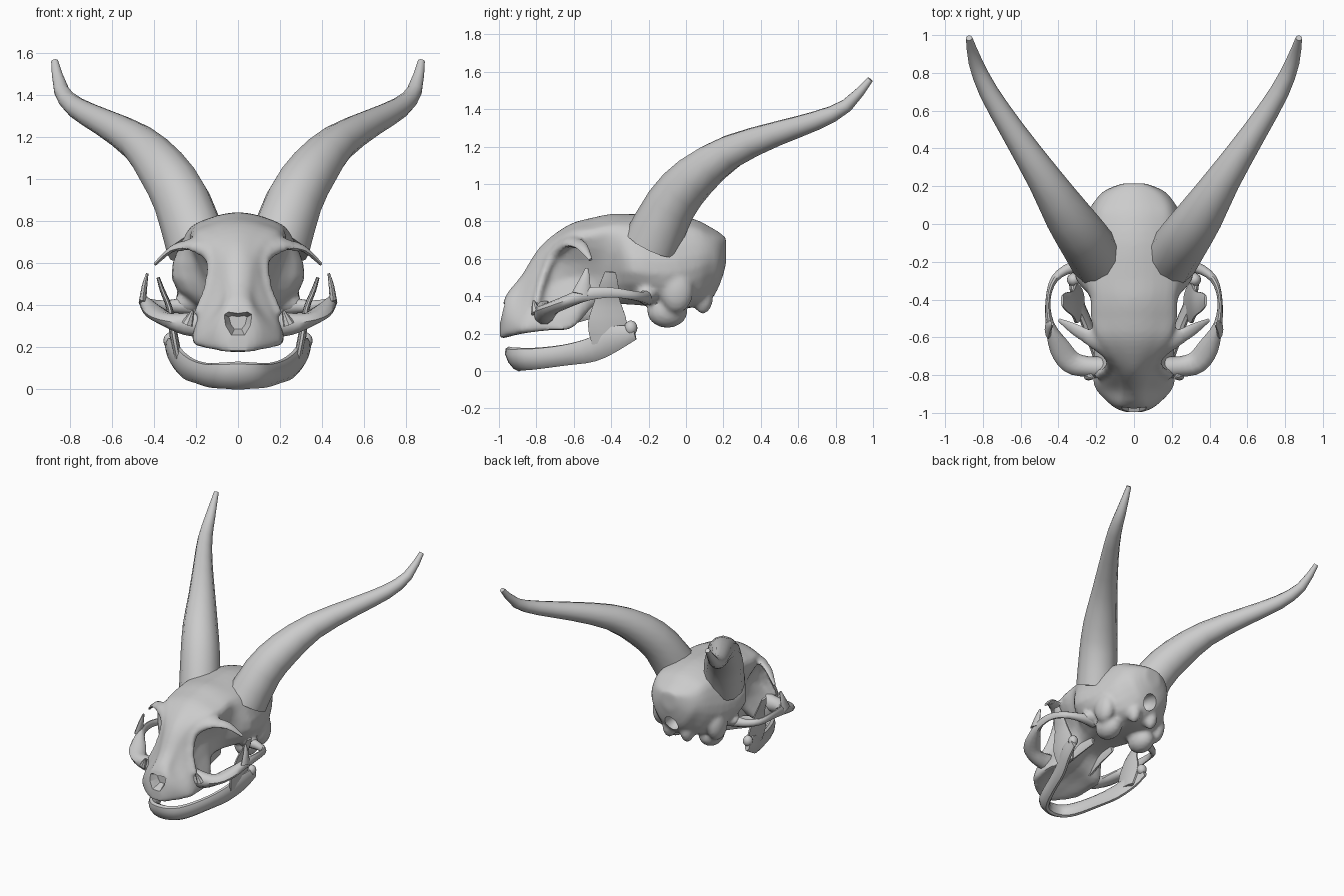
import bpy, bmesh, math
from mathutils import Vector

old = bpy.data.objects.get("Cube")
if old:
    bpy.data.objects.remove(old, do_unlink=True)

bone = bpy.data.materials.new("bone_grey")
bone.use_nodes = True
bone.diffuse_color = (0.6, 0.6, 0.6, 1)
bone.node_tree.nodes["Principled BSDF"].inputs["Base Color"].default_value = (0.6, 0.6, 0.6, 1)


def smooth_rows(rows, steps, closed=False):
    """Catmull-Rom interpolation of equal-length tuples."""
    n = len(rows)
    out = []
    for i in range(n if closed else n - 1):
        ids = [(i + k) % n if closed else min(max(i + k, 0), n - 1) for k in (-1, 0, 1, 2)]
        p, q, r, s = (rows[k] for k in ids)
        for j in range(steps):
            t = j / steps
            out.append(tuple(b + 0.5 * t * (c - a + t * (2*a - 5*b + 4*c - d + t * (3*(b - c) + d - a)))
                             for a, b, c, d in zip(p, q, r, s)))
    return out if closed else out + [tuple(rows[-1])]


def finish(name, bm):
    bmesh.ops.recalc_face_normals(bm, faces=bm.faces)
    mesh = bpy.data.meshes.new(name)
    bm.to_mesh(mesh)
    bm.free()
    mesh.materials.append(bone)
    obj = bpy.data.objects.new(name, mesh)
    bpy.context.collection.objects.link(obj)
    return obj


def loft(name, rings):
    bm = bmesh.new()
    loops = [[bm.verts.new(p) for p in ring] for ring in rings]
    n = len(loops[0])
    for a, b in zip(loops, loops[1:]):
        for i in range(n):
            bm.faces.new((a[i], a[(i + 1) % n], b[(i + 1) % n], b[i]))
    bm.faces.new(loops[0])
    bm.faces.new(loops[-1])
    return finish(name, bm)


def sweep(name, path, ref=(0, 0, 1), sides=10, steps=3):
    """Elliptic tube; rows are x, y, z, half thickness, half size along ref."""
    rows = smooth_rows(path, steps)
    pts = [Vector(r[:3]) for r in rows]
    rings = []
    for i, r in enumerate(rows):
        tan = (pts[min(i + 1, len(pts) - 1)] - pts[max(i - 1, 0)]).normalized()
        side = tan.cross(Vector(ref)).normalized()
        up = side.cross(tan)
        angles = [math.tau * k / sides for k in range(sides)]
        rings.append([pts[i] + side * r[3] * math.cos(a) + up * r[4] * math.sin(a) for a in angles])
    return loft(name, rings)


def ball(name, loc, size):
    bm = bmesh.new()
    bmesh.ops.create_uvsphere(bm, u_segments=16, v_segments=10, radius=1)
    for v in bm.verts:
        v.co = Vector(loc) + Vector(c * s for c, s in zip(v.co, size))
    return finish(name, bm)


def pair(maker, name, data, ref=(0, 0, 1), **kw):
    """Build the part on both sides."""
    made = []
    for word, s in (("left_", 1), ("right_", -1)):
        if maker is sweep:
            path = [(s * r[0], *r[1:]) for r in data]
            made.append(sweep(word + name, path, ref=(s * ref[0], *ref[1:]), **kw))
        else:
            made.append(ball(word + name, (s * data[0][0], *data[0][1:]), data[1]))
    return made


def select(objects, active):
    bpy.ops.object.select_all(action="DESELECT")
    for o in objects:
        o.select_set(True)
    bpy.context.view_layer.objects.active = active


# Skull: y, top z, then x and z of brow, cheek and lower edge, bottom z
sections = [
    (-.995, .26, .03, .25, .05, .22, .04, .182, .175),
    (-.965, .40, .07, .37, .11, .28, .10, .188, .178),
    (-.88, .51, .085, .42, .18, .29, .185, .20, .215),
    (-.80, .64, .095, .55, .18, .37, .21, .21, .25),
    (-.72, .72, .125, .65, .12, .46, .22, .22, .27),
    (-.61, .79, .20, .71, .11, .50, .20, .23, .29),
    (-.50, .82, .23, .72, .14, .51, .12, .35, .34),
    (-.40, .84, .23, .74, .19, .52, .12, .37, .36),
    (-.29, .84, .25, .74, .31, .53, .15, .37, .36),
    (-.10, .84, .24, .73, .30, .52, .20, .36, .34),
    (.05, .81, .21, .73, .25, .55, .17, .38, .34),
    (.13, .77, .18, .70, .20, .58, .12, .43, .38),
    (.18, .74, .13, .69, .15, .58, .09, .48, .45),
    (.215, .71, .05, .70, .06, .64, .04, .60, .58),
]
rings = []
for y, top, ax, az, bx, bz, cx, cz, low in smooth_rows(sections, 3):
    half = [(ax, az), (bx, bz), (cx, cz)]
    ring = [(0, top), (ax * .6, top - (top - az) * .3)] + half + [(0, low)]
    ring += [(-x, z) for x, z in reversed(half)] + [(-ax * .6, top - (top - az) * .3)]
    rings.append([(x, y, z) for x, z in smooth_rows(ring, 3, closed=True)])
skull = loft("skull", rings)

# Brow rims and underside lumps, fused into the skull
lumps = pair(sweep, "brow_rim", [
    (.18, -.80, .35, .025, .04), (.135, -.77, .48, .025, .03), (.125, -.71, .62, .03, .03),
    (.20, -.63, .69, .05, .025), (.30, -.56, .67, .035, .018)], ref=(1, 0, 1))
lumps += pair(ball, "ear_bulb", [(.15, -.10, .32), (.085, .11, .09)])
lumps += pair(ball, "ear_ridge", [(.23, -.05, .43), (.065, .09, .12)])
lumps += pair(ball, "cheek_root", [(.22, -.21, .41), (.09, .06, .05)])
lumps += pair(ball, "neck_knuckle", [(.075, .09, .39), (.05, .055, .085)])
select([skull] + lumps, skull)
bpy.ops.object.join()
fuse = skull.modifiers.new("fuse", "REMESH")
fuse.mode = "VOXEL"
fuse.voxel_size = .014
soften = skull.modifiers.new("soften", "SMOOTH")
soften.factor = .5
soften.iterations = 6

# Nasal opening and the hole at the base of the skull
nose = [(0, .05), (.06, .06), (.085, .045), (.07, -.02), (.035, -.07),
        (-.035, -.07), (-.07, -.02), (-.085, .045), (-.06, .06)]
cutters = [loft("nose_cutter", [[(x * s, y, .32 + z * s) for x, z in nose]
                                for y, s in ((-1.03, 1.1), (-.92, .5))]),
           ball("neck_cutter", (0, .17, .46), (.055, .09, .06))]
for cutter in cutters:
    cutter.hide_render = True
    cut = skull.modifiers.new(cutter.name, "BOOLEAN")
    cut.object = cutter
    cut.operation = "DIFFERENCE"
    cut.solver = "EXACT"
for mod in list(skull.modifiers):
    bpy.ops.object.modifier_apply(modifier=mod.name)
for cutter in cutters:
    bpy.data.objects.remove(cutter, do_unlink=True)

# Horns
pair(sweep, "horn", [
    (.195, -.185, .68, .145, .155), (.265, -.08, .89, .137, .137), (.355, .05, 1.04, .122, .122),
    (.475, .24, 1.173, .092, .092), (.64, .49, 1.27, .066, .066), (.77, .70, 1.34, .051, .051),
    (.84, .86, 1.42, .037, .036), (.873, .985, 1.56, .017, .017)], sides=12, steps=2)

# Thin spurs over the eye socket
pair(sweep, "brow_spur", [
    (.22, -.61, .69, .04, .02), (.31, -.56, .67, .032, .015), (.395, -.51, .595, .01, .008)],
    ref=(1, 0, 1))

# Cheek arch and its upright spurs
pair(sweep, "cheek_arch", [
    (.15, -.76, .31, .06, .07), (.25, -.755, .31, .055, .055), (.335, -.73, .33, .06, .035),
    (.395, -.65, .365, .055, .033), (.445, -.53, .41, .023, .036), (.455, -.40, .42, .013, .028),
    (.42, -.29, .405, .02, .025), (.33, -.23, .395, .03, .03), (.2, -.21, .40, .05, .05)])
pair(sweep, "cheek_spur", [
    (.455, -.56, .41, .018, .05), (.445, -.54, .49, .013, .028), (.432, -.53, .55, .006, .008)],
    ref=(0, 1, 0), sides=8)
pair(sweep, "socket_spur", [
    (.24, -.80, .31, .03, .03), (.225, -.81, .35, .015, .015), (.215, -.815, .375, .006, .006)],
    ref=(0, 1, 0), sides=8)

# Wings behind the palate
pair(sweep, "palate_wing", [
    (.12, -.64, .29, .03, .05), (.10, -.50, .33, .015, .05), (.09, -.35, .35, .01, .04)])

# Lower jaw
jaw = [(.08, -.895, .064, .035, .066), (.14, -.81, .066, .034, .06), (.205, -.65, .085, .03, .058),
       (.26, -.50, .115, .028, .068), (.31, -.38, .175, .024, .07), (.33, -.275, .205, .018, .04)]
sweep("lower_jaw", [(-r[0], *r[1:]) for r in reversed(jaw)] + [(0, -.92, .064, .035, .075)] + jaw,
      ref=(0, -.6, 1))
pair(sweep, "jaw_blade", [
    (.28, -.42, .12, .02, .08), (.305, -.42, .25, .02, .11), (.325, -.42, .38, .015, .07),
    (.36, -.41, .47, .012, .05), (.38, -.405, .53, .008, .03)], ref=(0, 1, 0))
pair(ball, "jaw_hinge", [(.32, -.295, .23), (.035, .035, .04)])

# Smooth shading with sharp edges kept
parts = [o for o in bpy.context.scene.objects if o.type == "MESH"]
select(parts, skull)
bpy.ops.object.shade_smooth_by_angle(angle=math.radians(40))
